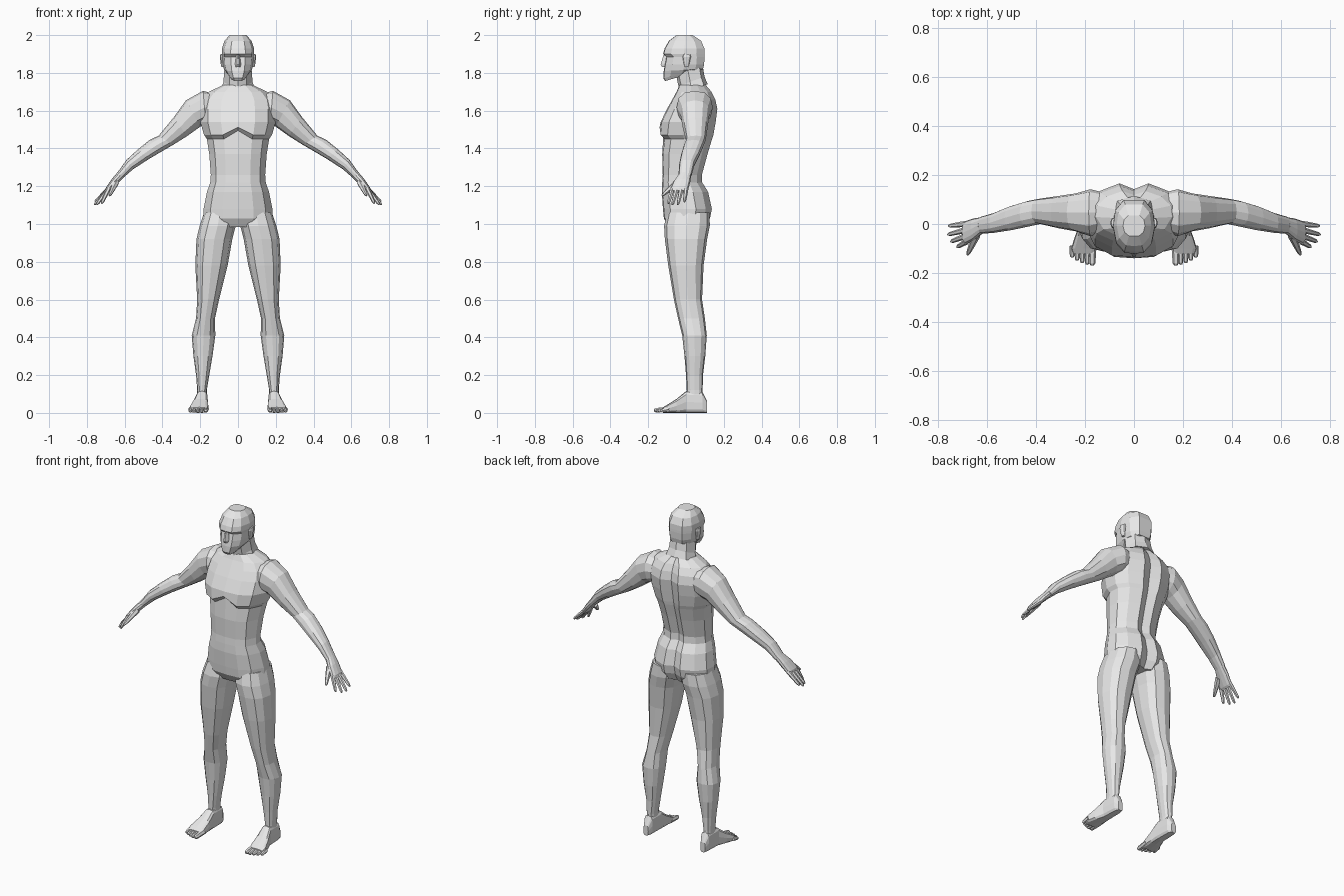
import bpy, bmesh, math
from mathutils import Vector as V

grey = bpy.data.materials.new("plain grey")
grey.diffuse_color = (0.8, 0.8, 0.8, 1)


def loft(name, strands, mirror=False):
    """Skin one or more lists of rings into a single flat-shaded object."""
    bm = bmesh.new()
    for rings in strands:
        vs = [[bm.verts.new(p) for p in r] for r in rings]
        n = len(vs[0])
        for a, b in zip(vs, vs[1:]):
            for i in range(n):
                j = (i + 1) % n
                bm.faces.new((a[i], a[j], b[j], b[i]))
        bm.faces.new(vs[0][::-1])
        bm.faces.new(vs[-1])
    bmesh.ops.recalc_face_normals(bm, faces=bm.faces)
    me = bpy.data.meshes.new(name)
    bm.to_mesh(me)
    bm.free()
    me.materials.append(grey)
    ob = bpy.data.objects.new(name, me)
    bpy.context.collection.objects.link(ob)
    if mirror:
        ob.modifiers.new("mirror", 'MIRROR')
    return ob


def oval(c, a, b, n=12, power=0.85):
    """Closed ring around c with half axes a and b; low power makes it boxier."""
    pts = []
    for i in range(n):
        t = math.tau * i / n
        k, s = round(math.cos(t), 6), round(math.sin(t), 6)
        k = math.copysign(abs(k) ** power, k)
        s = math.copysign(abs(s) ** power, s)
        pts.append(V(c) + V(a) * k + V(b) * s)
    return pts


def limb_ring(ux, uz, lx, lz, y0, y1):
    """Limb section from its outer and inner outline points and its y range."""
    return oval(((ux + lx) / 2, (y0 + y1) / 2, (uz + lz) / 2),
                ((ux - lx) / 2, 0, (uz - lz) / 2), (0, (y1 - y0) / 2, 0))


def body_ring(half, z, hw, yf, yb, tilt=0, lift=0):
    """Symmetric level section; half is a profile from front to back centre."""
    right = []
    for u, v in half:
        up = tilt * (v + 1) / 2 + (lift if u == 0 and v < 0 else 0)
        right.append(V((u * hw, (yf + yb) / 2 + v * (yb - yf) / 2, z + up)))
    return right + [V((-p.x, p.y, p.z)) for p in right[-2:0:-1]]


def digit(p0, p1, r0, r1):
    """Finger or toe: short six-sided tapering tube with a blunt tip."""
    p0, p1 = V(p0), V(p1)
    q = (p1 - p0).to_track_quat('Z', 'Y')
    a, b = q @ V((1, 0, 0)), q @ V((0, 1, 0))
    return [oval(p0.lerp(p1, t), a * r, b * r, 6, 1)
            for t, r in ((0, r0), (0.5, (r0 + r1) / 2), (0.88, r1), (1, r1 * 0.55))]


# Torso, with chest ledge, spine groove and buttocks
torso_half = [(0, -1), (.45, -.96), (.8, -.7), (1, -.15), (.97, .35),
              (.72, .75), (.3, 1), (0, .82)]
torso = [
    (.985, .14, -.09, .10), (1.03, .183, -.117, .127), (1.08, .182, -.122, .137),
    (1.17, .164, -.128, .117), (1.22, .147, -.126, .086), (1.26, .144, -.123, .084),
    (1.37, .152, -.126, .114), (1.45, .165, -.118, .138, 0, .045),
    (1.472, .180, -.14, .145, 0, .04), (1.54, .20, -.134, .157),
    (1.61, .20, -.10, .166), (1.66, .19, -.072, .155), (1.70, .155, -.05, .135),
    (1.735, .08, -.035, .105)]
loft("torso", [[body_ring(torso_half, *r) for r in torso]])

# Neck, tilted up towards the back
neck_half = [(0, -1), (.6, -.8), (1, -.1), (.75, .75), (0, 1)]
neck = [(1.69, .09, -.045, .115, .05), (1.73, .077, -.04, .098, .05),
        (1.80, .073, -.055, .09, .03)]
loft("neck", [[body_ring(neck_half, *r) for r in neck]])

# Head, with brow ledge and flat crown
head_half = [(0, -1), (.45, -.97), (.85, -.62), (1, 0), (.9, .6), (.5, 1), (0, 1)]
head = [
    (1.757, .042, -.11, .04, .045), (1.772, .052, -.12, .07, .04),
    (1.81, .073, -.118, .09, .01), (1.845, .081, -.112, .096),
    (1.885, .084, -.104, .098), (1.90, .086, -.121, .098), (1.93, .085, -.113, .097),
    (1.97, .071, -.09, .08), (2.0, .045, -.05, .035)]
loft("head", [[body_ring(head_half, *r) for r in head]])

# Nose
nose = [(1.895, .009, -.119), (1.845, .016, -.134), (1.832, .014, -.128)]
loft("nose", [[[V(p) for p in ((-w, -.09, z), (-w, -.11, z), (-w / 3, y, z),
                               (w / 3, y, z), (w, -.11, z), (w, -.09, z))]
               for z, w, y in nose]])

# Ears
ear = [(1.83, -.005, .012, .088), (1.85, -.012, .018, .092),
       (1.885, -.018, .026, .096), (1.90, -.012, .022, .093)]
loft("ears", [[limb_ring(x, z, .07, z, y0, y1) for z, y0, y1, x in ear]], True)

# Arms from inside the shoulder to the wrist
arm = [
    (.13, 1.69, .13, 1.55, -.03, .13), (.185, 1.705, .17, 1.53, -.05, .142),
    (.275, 1.655, .20, 1.515, -.03, .125), (.34, 1.565, .27, 1.465, -.018, .115),
    (.42, 1.468, .345, 1.418, .0, .104), (.468, 1.445, .39, 1.392, -.01, .095),
    (.53, 1.395, .47, 1.345, -.025, .074), (.59, 1.34, .555, 1.29, -.036, .045),
    (.64, 1.27, .607, 1.245, -.04, .03)]
loft("arms", [[limb_ring(*r) for r in arm]], True)

# Hands: palm, four fingers and thumb
palm = [(.637, 1.275, .604, 1.248, -.038, .028), (.668, 1.238, .64, 1.212, -.066, .023),
        (.70, 1.192, .676, 1.172, -.084, .012), (.703, 1.178, .688, 1.165, -.08, .008)]
hand = [[limb_ring(*r) for r in palm]]
for y0, tip in ((.001, (.757, -.008, 1.118)), (-.024, (.76, -.043, 1.102)),
                (-.048, (.748, -.072, 1.102)), (-.072, (.722, -.094, 1.108))):
    hand.append(digit((.685, y0, 1.187), tip, .0125, .0085))
hand.append(digit((.645, -.045, 1.222), (.68, -.126, 1.15), .018, .009))
loft("hands", hand, True)

# Legs: height, inner x, outer x, front y, back y
leg = [
    (1.06, .012, .18, -.10, .125), (.99, .012, .203, -.116, .126),
    (.92, .03, .22, -.112, .112), (.78, .055, .226, -.094, .093),
    (.60, .10, .216, -.064, .085), (.50, .122, .222, -.042, .10),
    (.41, .12, .245, -.02, .11), (.30, .135, .236, -.008, .102),
    (.20, .152, .222, .0, .09), (.12, .165, .216, .004, .088),
    (.05, .165, .217, .0, .09)]
loft("legs", [[limb_ring(xo, z, xi, z, y0, y1) for z, xi, xo, y0, y1 in leg]], True)

# Feet: y, inner x, outer x, top height; then five toes
foot = [(.112, .175, .207, .06), (.088, .163, .217, .11), (.0, .16, .222, .115),
        (-.05, .157, .241, .074), (-.10, .156, .257, .043), (-.122, .16, .25, .03)]
feet = [[oval(((xi + xo) / 2, y, h / 2), ((xo - xi) / 2, 0, 0), (0, 0, h / 2), 12, .55)
         for y, xi, xo, h in foot]]
for i in range(5):
    r = .013 if i == 0 else .0095
    x = .169 + .0205 * i
    feet.append(digit((x, -.09, .02), (x + .002, -.169 + .0015 * i + .0017 * i * i, r), r + .003, r))
loft("feet", feet, True)
